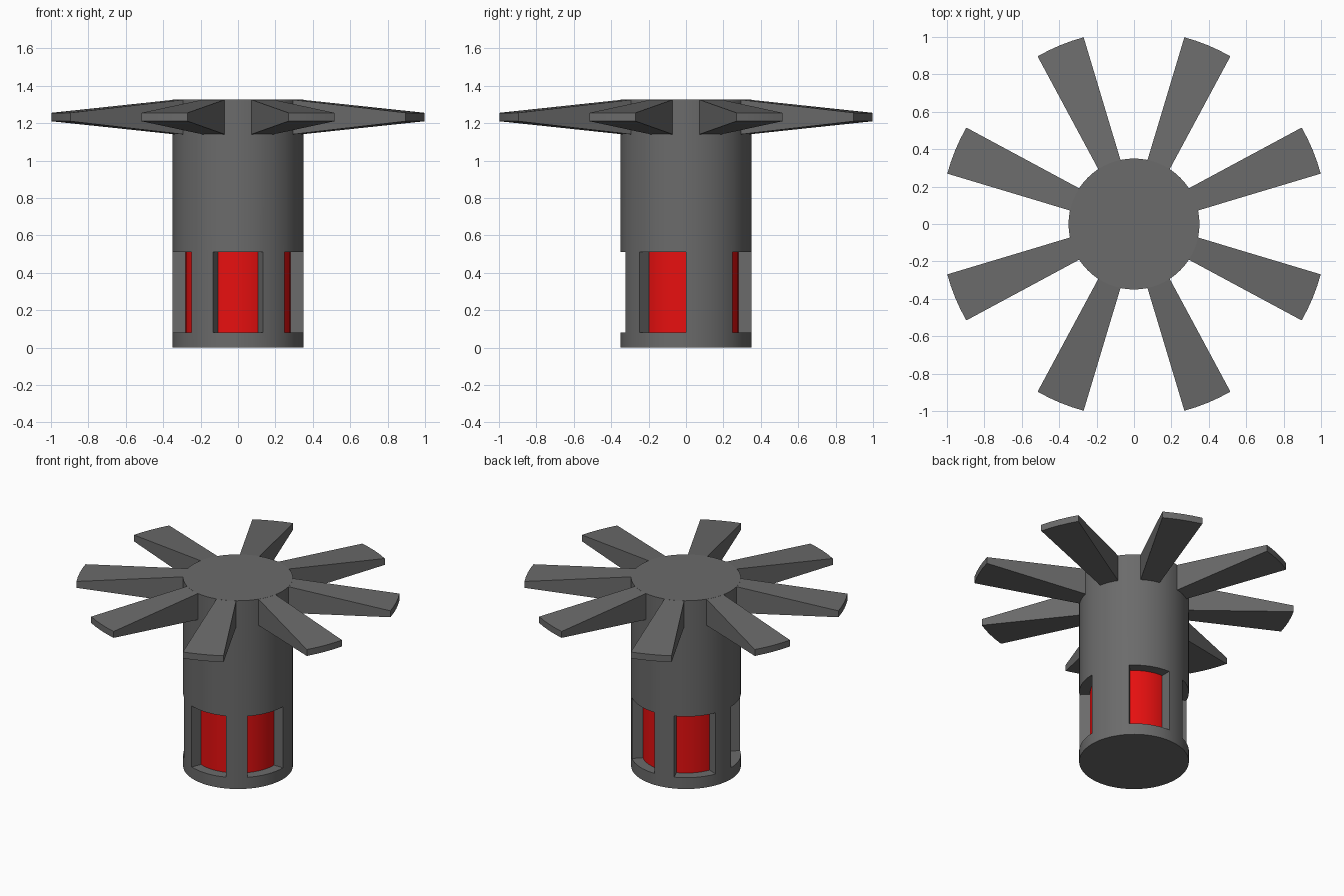
import bpy, bmesh, math

if "Cube" in bpy.data.objects:
    bpy.data.objects.remove(bpy.data.objects["Cube"])

R, R_IN = 0.35, 0.28            # housing and inner drum radius
Z_LOW, Z_HIGH, TOP = 0.08, 0.51, 1.325
SEG = 64
WINDOWS = [0, 67.5, 157.5, 225, 292.5]   # window centres in degrees from the front
HALF_WINDOW = 22.5


def material(name, rgb):
    m = bpy.data.materials.new(name)
    m.diffuse_color = (*rgb, 1)
    m.use_nodes = True
    m.node_tree.nodes["Principled BSDF"].inputs["Base Color"].default_value = m.diffuse_color
    return m


grey = material("dark grey", (0.147, 0.147, 0.147))
red = material("red", (0.8, 0.005, 0.005))


def finish(bm, name, mat):
    bmesh.ops.remove_doubles(bm, verts=bm.verts, dist=1e-5)
    bmesh.ops.recalc_face_normals(bm, faces=bm.faces)
    me = bpy.data.meshes.new(name)
    bm.to_mesh(me)
    bm.free()
    me.materials.append(mat)
    ob = bpy.data.objects.new(name, me)
    bpy.context.collection.objects.link(ob)
    bpy.ops.object.select_all(action='DESELECT')
    ob.select_set(True)
    bpy.context.view_layer.objects.active = ob
    bpy.ops.object.shade_smooth_by_angle(angle=math.radians(30))
    return ob


def polar(r, deg, z):
    a = math.radians(deg)
    return (r * math.sin(a), -r * math.cos(a), z)


def add_face(bm, points):
    bm.faces.new([bm.verts.new(p) for p in points])


def in_window(deg):
    return any(abs((deg - c + 180) % 360 - 180) < HALF_WINDOW for c in WINDOWS)


# Housing: cylinder with recessed windows, ledges and radial side walls
bm = bmesh.new()
step = 360 / SEG
for i in range(SEG):
    a, b = i * step, (i + 1) * step
    opened = in_window(a + step / 2)
    for z0, z1 in ((0, Z_LOW), (Z_LOW, Z_HIGH), (Z_HIGH, TOP)):
        if z0 == Z_LOW and opened:
            continue
        add_face(bm, [polar(R, a, z0), polar(R, b, z0), polar(R, b, z1), polar(R, a, z1)])
    if opened:
        for z in (Z_LOW, Z_HIGH):
            add_face(bm, [polar(R_IN, a, z), polar(R_IN, b, z), polar(R, b, z), polar(R, a, z)])
    if opened != in_window(a - step / 2):
        add_face(bm, [polar(R_IN, a, Z_LOW), polar(R, a, Z_LOW),
                      polar(R, a, Z_HIGH), polar(R_IN, a, Z_HIGH)])
for z in (0, TOP):
    add_face(bm, [polar(R, i * step, z) for i in range(SEG)])
finish(bm, "housing", grey)

# Red drum seen through the windows
bm = bmesh.new()
bmesh.ops.create_cone(bm, cap_ends=True, segments=SEG, radius1=R_IN, radius2=R_IN,
                      depth=Z_HIGH - Z_LOW)
bmesh.ops.translate(bm, verts=bm.verts, vec=(0, 0, (Z_LOW + Z_HIGH) / 2))
finish(bm, "inner_drum", red)

# Blades: wedges that widen and thin out towards a curved tip
TIP_R, TIP_HALF, ROOT_HALF, ARC = 1.034, 7.4, 10.6, 4
for k in range(8):
    mid = 22.5 + 45 * k
    outline = [(0.348, mid + ROOT_HALF, 1.14, TOP), (0.348, mid - ROOT_HALF, 1.14, TOP)]
    outline += [(TIP_R, mid - TIP_HALF + 2 * TIP_HALF * j / ARC, 1.21, 1.255)
                for j in range(ARC + 1)]
    bm = bmesh.new()
    low = [bm.verts.new(polar(r, d, z0)) for r, d, z0, z1 in outline]
    high = [bm.verts.new(polar(r, d, z1)) for r, d, z0, z1 in outline]
    bm.faces.new(low[::-1])
    bm.faces.new(high)
    for i in range(len(low)):
        j = (i + 1) % len(low)
        bm.faces.new((low[i], low[j], high[j], high[i]))
    finish(bm, f"blade_{k + 1}", grey)
